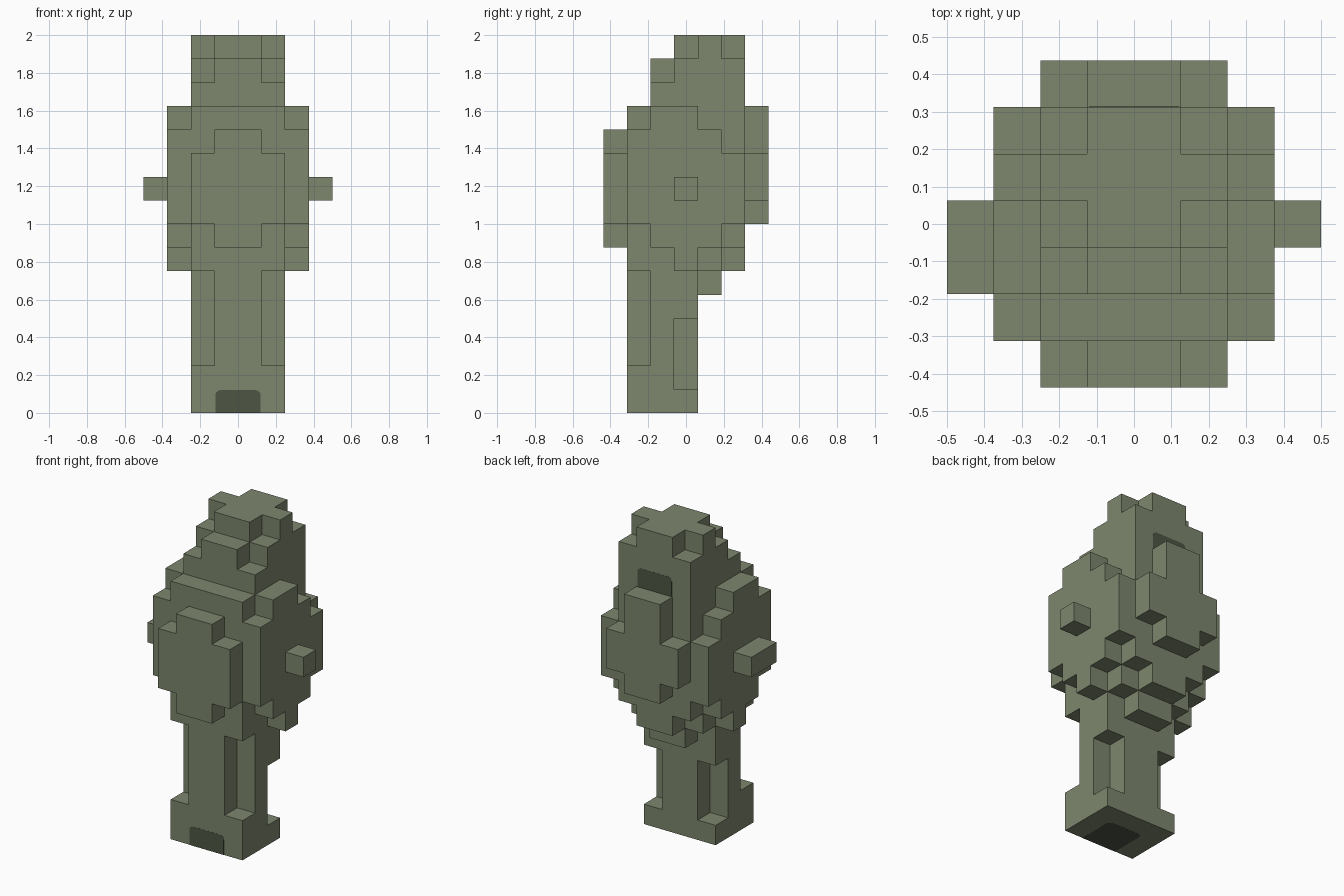
import bpy, bmesh, math
from mathutils import Vector

U = 0.125  # edge of one block

if "Cube" in bpy.data.objects:
    bpy.data.objects.remove(bpy.data.objects["Cube"], do_unlink=True)


def material(name, rgb):
    mat = bpy.data.materials.new(name)
    mat.use_nodes = True
    mat.diffuse_color = (*rgb, 1)
    mat.node_tree.nodes["Principled BSDF"].inputs["Base Color"].default_value = (*rgb, 1)
    return mat


olive = material("olive_stone", (0.205, 0.238, 0.153))
dark = material("dark_olive", (0.076, 0.093, 0.060))


def box(x, y, z):
    """Set of block cells in the given half-open ranges."""
    return {(i, j, k) for i in range(*x) for j in range(*y) for k in range(*z)}


def slab(half, y, z):
    """Box mirrored about the centre plane."""
    return box((-half, half), y, z)


def add_object(name, bm, mat):
    mesh = bpy.data.meshes.new(name)
    bm.to_mesh(mesh)
    bm.free()
    mesh.materials.append(mat)
    obj = bpy.data.objects.new(name, mesh)
    bpy.context.collection.objects.link(obj)
    return obj


# Stem with notched corners
stem = slab(2, (1, 4), (0, 6)) | slab(1, (4, 5), (5, 6))
stem -= slab(2, (1, 2), (2, 6)) - slab(1, (1, 2), (2, 6))
stem -= slab(2, (3, 4), (1, 4)) - slab(1, (3, 4), (1, 4))

# Stepped body, from its underside to its shoulders
body = slab(3, (3, 4), (6, 7)) | slab(2, (1, 5), (6, 7)) | slab(1, (1, 6), (6, 7))
body |= slab(3, (2, 5), (7, 8)) | slab(2, (1, 6), (7, 8))
body |= slab(3, (1, 6), (8, 11))
body |= slab(3, (1, 5), (11, 12)) | slab(2, (1, 6), (11, 12))
body |= slab(3, (2, 4), (12, 13)) | slab(2, (1, 6), (12, 13))

# Stepped crown
crown = slab(2, (2, 6), (13, 14))
crown |= slab(2, (3, 6), (14, 15)) | slab(1, (2, 3), (14, 15))
crown |= slab(2, (4, 5), (15, 16)) | slab(1, (3, 6), (15, 16))

parts = {
    "stem": stem,
    "body": body,
    "crown": crown,
    "front_bulge": slab(2, (0, 1), (8, 11)) | slab(1, (0, 1), (7, 12)),
    "back_bulge": slab(2, (6, 7), (9, 11)) | slab(1, (6, 7), (8, 13)),
    "left_knob": box((3, 4), (3, 4), (9, 10)),
    "right_knob": box((-4, -3), (2, 4), (9, 10)),
}
solid = set().union(*parts.values())


def skin(name, cells):
    """Outer faces of the cells, merged into large flat faces."""
    bm = bmesh.new()
    for cell in sorted(cells):
        for axis in range(3):
            for sign in (-1, 1):
                beside = list(cell)
                beside[axis] += sign
                if tuple(beside) in solid:
                    continue
                n, a, b = Vector(), Vector(), Vector()
                n[axis] = sign / 2
                a[(axis + 1) % 3] = 0.5
                b[(axis + 2) % 3] = 0.5 * sign
                mid = Vector(cell) + Vector((0.5, -3, 0.5)) + n
                ring = (mid - a - b, mid + a - b, mid + a + b, mid - a + b)
                bm.faces.new([bm.verts.new(p * U) for p in ring])
    bmesh.ops.remove_doubles(bm, verts=bm.verts, dist=U / 100)
    bmesh.ops.dissolve_limit(bm, angle_limit=math.radians(1), verts=bm.verts, edges=bm.edges)
    add_object(name, bm, olive)


for part_name, part_cells in parts.items():
    skin(part_name, part_cells)


def patch(name, foot, up, normal, height, half=0.12, r=0.025):
    """Thin plate with two rounded corners at its far end."""
    foot, up, normal = Vector(foot), Vector(up), Vector(normal)
    side = up.cross(normal)
    outline = [(-half, 0), (half, 0)]
    for cx, start in ((half - r, 0), (r - half, 90)):
        for step in range(4):
            t = math.radians(start + 30 * step)
            outline.append((cx + r * math.cos(t), height - r + r * math.sin(t)))
    bm = bmesh.new()
    rim = [bm.verts.new(foot + side * s + up * h - normal * 0.002) for s, h in outline]
    face = bm.faces.new(rim)
    top = bmesh.ops.extrude_face_region(bm, geom=[face])
    moved = [v for v in top["geom"] if isinstance(v, bmesh.types.BMVert)]
    bmesh.ops.translate(bm, verts=moved, vec=normal * 0.003)
    bmesh.ops.recalc_face_normals(bm, faces=bm.faces)
    add_object(name, bm, dark)


# Dark patches on the foot, the underside and the back of the crown
front, back = -2.5 * U, 2.5 * U
patch("foot_front_patch", (0, front, 0), (0, 0, 1), (0, -1, 0), 0.12)
patch("foot_under_patch", (0, front, 0), (0, 1, 0), (0, 0, -1), 0.24)
patch("crown_back_patch", (0, back, 13 * U), (0, 0, 1), (0, 1, 0), 0.12)
